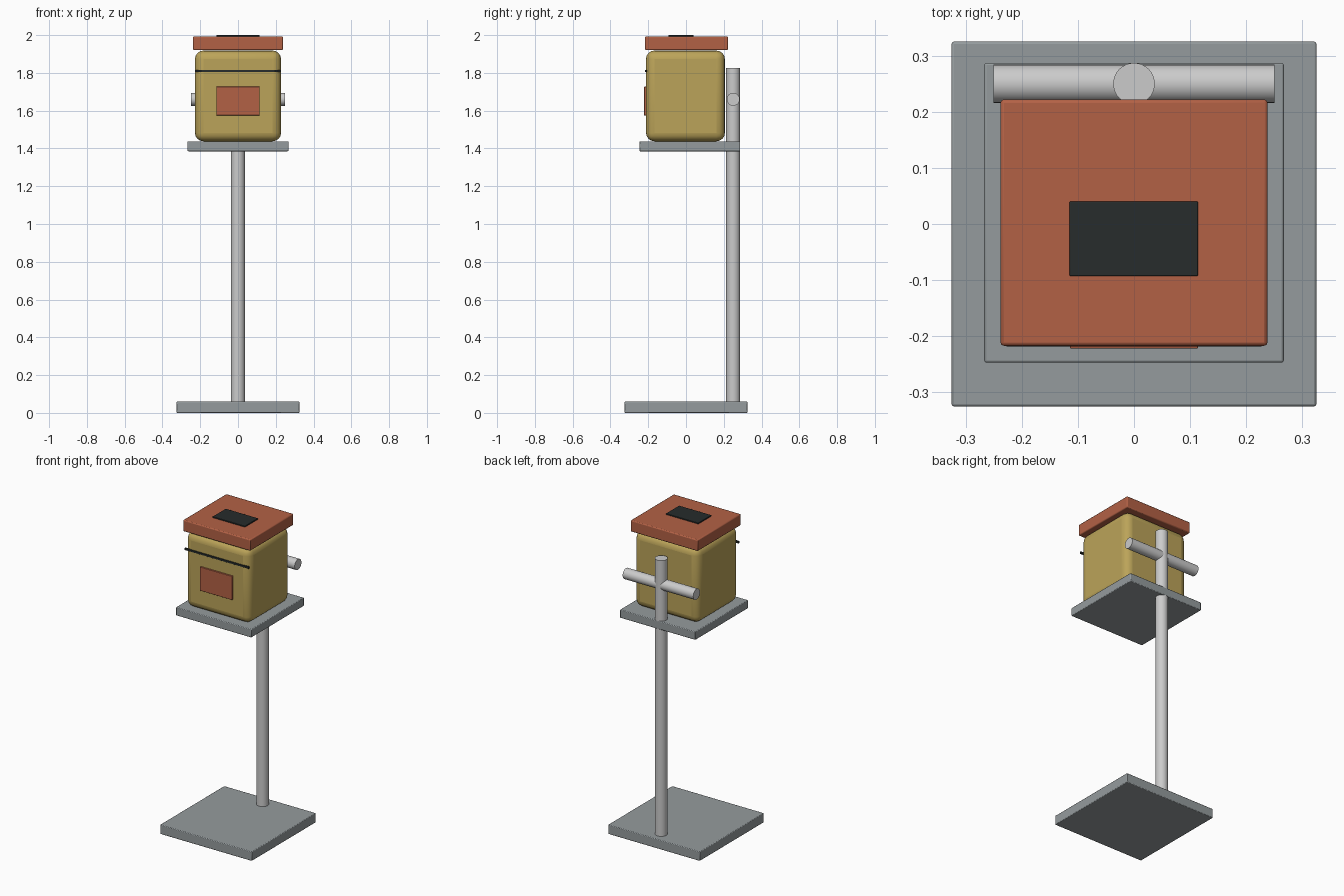
import bpy, math

if "Cube" in bpy.data.objects:
    bpy.data.objects.remove(bpy.data.objects["Cube"])


def colour(name, rgb):
    m = bpy.data.materials.new(name)
    m.diffuse_color = (*rgb, 1)
    m.use_nodes = True
    m.node_tree.nodes["Principled BSDF"].inputs["Base Color"].default_value = m.diffuse_color
    return m


gold = colour("gold", (0.50, 0.37, 0.10))
red = colour("red", (0.45, 0.12, 0.06))
black = colour("black", (0.02, 0.025, 0.025))
steel = colour("steel", (0.30, 0.33, 0.34))


def finish(o, name, mat, bevel, segments):
    o.name = name
    if mat:
        o.data.materials.append(mat)
    if bevel:
        b = o.modifiers.new("bevel", 'BEVEL')
        b.width, b.segments = bevel, segments
        b.limit_method = 'ANGLE'
    bpy.ops.object.shade_smooth_by_angle(angle=math.radians(35))
    return o


def box(name, x, y, z, mat=None, bevel=0.004, segments=2):
    """Box from (min, max) ranges on each axis."""
    spans = (x, y, z)
    bpy.ops.mesh.primitive_cube_add(size=1, location=[(a + b) / 2 for a, b in spans])
    o = bpy.context.object
    o.scale = [b - a for a, b in spans]
    bpy.ops.object.transform_apply(location=False, rotation=False, scale=True)
    return finish(o, name, mat, bevel, segments)


def rod(name, radius, length, loc, rot=(0, 0, 0)):
    bpy.ops.mesh.primitive_cylinder_add(vertices=32, radius=radius, depth=length,
                                        location=loc, rotation=rot)
    return finish(bpy.context.object, name, None, 0, 1)


# Stand: foot plate, post, cross bar and shelf
box("base_plate", (-.325, .325), (-.325, .325), (0, .06), steel)
rod("post", .037, 1.775, (0, .25, .9375))
rod("cross_bar", .034, .5, (0, .25, 1.66), (0, math.pi / 2, 0))
box("shelf", (-.267, .267), (-.247, .287), (1.385, 1.438), steel)

# Rounded container with overhanging lid
box("container_body", (-.228, .228), (-.212, .206), (1.438, 1.918), gold, .045, 4)
box("lid", (-.238, .238), (-.217, .222), (1.92, 1.993), red, .006)

# Front label panel, seam strip and top panel
box("front_panel", (-.114, .114), (-.222, -.205), (1.575, 1.727), red, .002)
box("seam_strip", (-.228, .228), (-.218, -.207), (1.804, 1.816), black, .001)
box("top_panel", (-.115, .114), (-.093, .04), (1.985, 2.0), black, .002)
